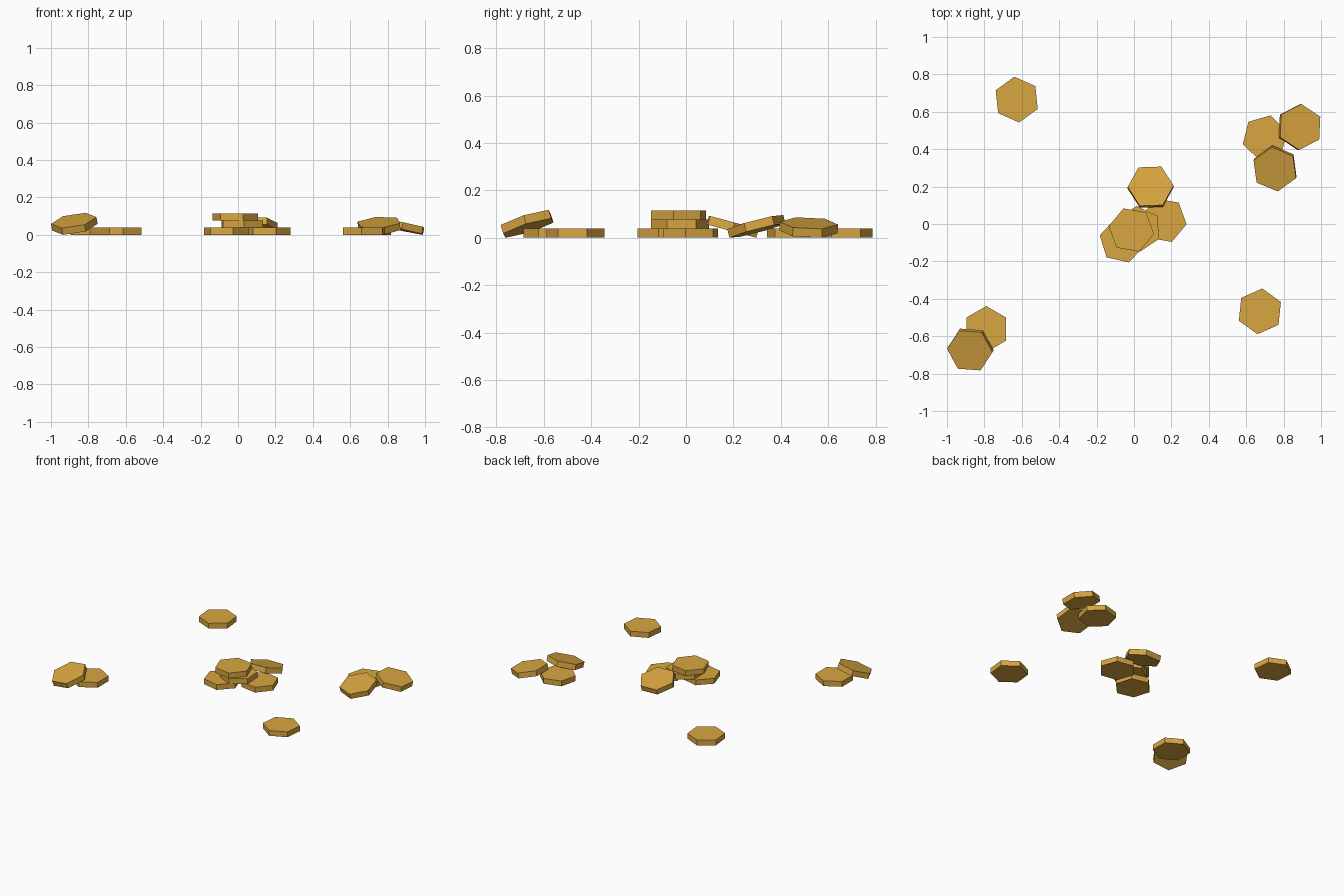
import bpy, bmesh, math
from mathutils import Matrix, Vector

if "Cube" in bpy.data.objects:
    bpy.data.objects.remove(bpy.data.objects["Cube"])

RADIUS, THICK = 0.123, 0.038

gold = bpy.data.materials.new("honey gold")
gold.diffuse_color = (0.69, 0.38, 0.052, 1)
gold.use_nodes = True
gold.node_tree.nodes["Principled BSDF"].inputs["Base Color"].default_value = gold.diffuse_color


def hex_tile(name, x, y, spin, level=0, tilt=0, uphill=0):
    """Six-sided tile; a tilted tile rises towards the 'uphill' heading."""
    bm = bmesh.new()
    bmesh.ops.create_cone(bm, cap_ends=True, segments=6,
                          radius1=RADIUS, radius2=RADIUS, depth=THICK)
    # put one corner on the +x axis, whatever the primitive's start angle
    c = max(bm.verts, key=lambda v: v.co.x).co
    base = math.atan2(c.y, c.x)
    bm.transform(Matrix.Rotation(math.radians(spin) - base, 4, 'Z'))
    # lean about the horizontal axis square to the uphill heading
    h = math.radians(uphill)
    axis = Vector((math.sin(h), -math.cos(h), 0))
    bm.transform(Matrix.Rotation(math.radians(tilt), 4, axis))
    # drop onto the ground or stack level
    low = min(v.co.z for v in bm.verts)
    bm.transform(Matrix.Translation((x, y, level * THICK - low)))
    me = bpy.data.meshes.new(name)
    bm.to_mesh(me)
    bm.free()
    me.materials.append(gold)
    ob = bpy.data.objects.new(name, me)
    bpy.context.collection.objects.link(ob)


# lone tiles
hex_tile("lone_tile_back", -0.627, 0.665, 36)
hex_tile("lone_tile_front", 0.673, -0.467, 24)

# middle pile
hex_tile("pile_bottom_left", -0.063, -0.088, 47)
hex_tile("pile_bottom_right", 0.16, 0.02, -10)
hex_tile("pile_middle", 0.023, -0.026, 34, level=1)
hex_tile("pile_top", -0.014, -0.032, -10, level=2)
hex_tile("pile_leaning", 0.089, 0.197, 2, tilt=15, uphill=-90)

# back right group
hex_tile("right_group_flat", 0.70, 0.461, 16)
hex_tile("right_group_leaning_front", 0.754, 0.297, 37, tilt=15, uphill=75)
hex_tile("right_group_leaning_side", 0.885, 0.518, 27, tilt=12, uphill=190)

# front left pair
hex_tile("left_pair_flat", -0.79, -0.562, 30)
hex_tile("left_pair_leaning", -0.875, -0.671, -3, tilt=19.5, uphill=61)
